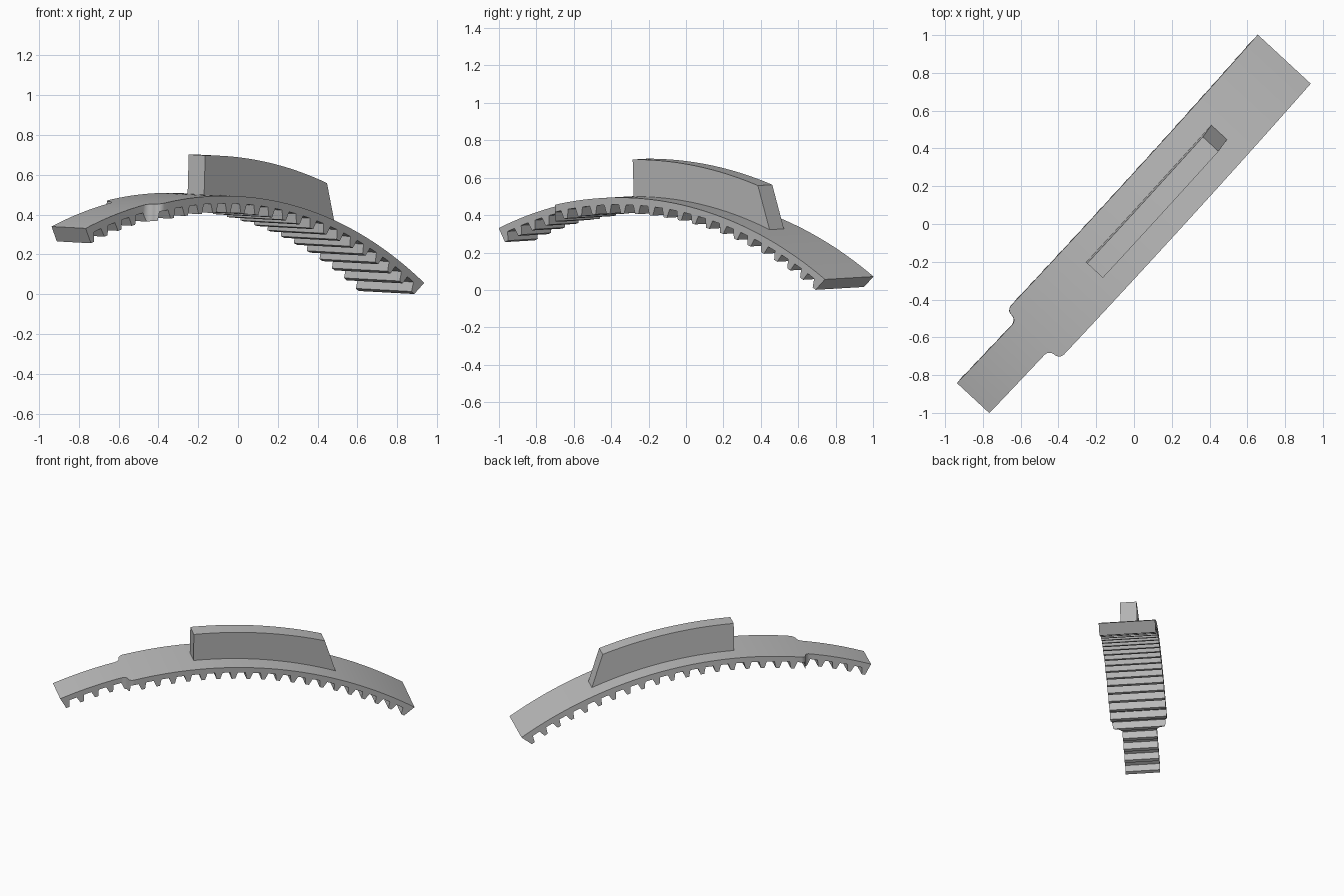
import bpy, bmesh
from math import sin, cos, radians, pi
from mathutils import Matrix, Vector

cube = bpy.data.objects.get("Cube")
if cube:
    bpy.data.objects.remove(cube, do_unlink=True)

# Shared arc centre and radii, in the plane (along, up)
CENTRE_U, CENTRE_W = -0.311, -2.253
R_OUTER, R_ROOT, R_TIP, R_RIB = 2.76, 2.722, 2.675, 2.958
TEETH = 24
START, END = -20.0, 32.72

grey = bpy.data.materials.new("plain_grey")
grey.use_nodes = True
grey.diffuse_color = (0.5, 0.5, 0.5, 1)
grey.node_tree.nodes["Principled BSDF"].inputs["Base Color"].default_value = grey.diffuse_color

# Placement: turned across the diagonal with a slight roll
PLACE = (Matrix.Translation((0, 0, -0.005)) @ Matrix.Rotation(radians(47.2), 4, 'Z')
         @ Matrix.Translation((0.037, 0.012, 0)) @ Matrix.Rotation(0.04, 4, 'X')
         @ Matrix.Translation((-0.037, 0, 0)))


def polar(radius, degrees):
    a = radians(degrees)
    return (CENTRE_U + radius * sin(a), CENTRE_W + radius * cos(a))


def arc(radius, a, b, steps):
    return [polar(radius, a + (b - a) * i / steps) for i in range(steps + 1)]


def extrude(name, points, offset):
    """Make a closed prism from a list of 3D points and an extrusion vector."""
    bm = bmesh.new()
    face = bm.faces.new([bm.verts.new(p) for p in points])
    grown = bmesh.ops.extrude_face_region(bm, geom=[face])
    moved = [g for g in grown["geom"] if isinstance(g, bmesh.types.BMVert)]
    bmesh.ops.translate(bm, verts=moved, vec=offset)
    bmesh.ops.recalc_face_normals(bm, faces=bm.faces[:])
    mesh = bpy.data.meshes.new(name)
    bm.to_mesh(mesh)
    bm.free()
    mesh.materials.append(grey)
    obj = bpy.data.objects.new(name, mesh)
    bpy.context.collection.objects.link(obj)
    return obj


def side_profile(name, points, half):
    return extrude(name, [(u, -half, w) for u, w in points], Vector((0, 2 * half, 0)))


def activate(obj):
    bpy.ops.object.select_all(action='DESELECT')
    obj.select_set(True)
    bpy.context.view_layer.objects.active = obj


# Toothed strip profile: outer arc, then teeth back along the inside
profile = arc(R_OUTER, START, END, 64)
first, last = -19.43, 31.83
root, tip = 0.56, 0.26
for i in reversed(range(TEETH)):
    a = first + (last - first) * i / (TEETH - 1)
    if i < TEETH - 1:
        profile.append(polar(R_ROOT, a + root))
    profile += [polar(R_TIP, a + tip), polar(R_TIP, a - tip)]
    if i > 0:
        profile.append(polar(R_ROOT, a - root))
strip = side_profile("toothed_strip", profile, 0.191)

# Plan outline: wide body with rounded shoulders down to a narrow tab
WIDE, NARROW, R = 0.25, 0.117, 0.037
edge = [(1.5, WIDE), (-0.757, WIDE), (-0.757, 0.191)]
quarter = [i * pi / 16 for i in range(1, 9)]
edge += [(-0.757 - R * sin(t), 0.154 + R * cos(t)) for t in quarter]
edge += [(-0.831 + R * cos(t), 0.154 - R * sin(t)) for t in quarter]
edge.append((-1.5, NARROW))
outline = edge + [(u, -y) for u, y in reversed(edge)]
cutter = extrude("plan_cutter", [(u, y, -1) for u, y in outline], Vector((0, 0, 3)))
cutter.hide_render = True

cut = strip.modifiers.new("shoulders", 'BOOLEAN')
cut.operation, cut.solver, cut.object = 'INTERSECT', 'EXACT', cutter
activate(strip)
bpy.ops.object.modifier_apply(modifier=cut.name)
bpy.data.objects.remove(cutter, do_unlink=True)

# Raised rib: concentric top, upright near end, slanted far end
rib_top = arc(R_RIB, -0.2, 17.65, 28)
rib_base = arc(R_OUTER - 0.015, 20.9, -0.2, 28)
rib = side_profile("raised_rib", rib_top + rib_base, 0.0565)

for obj in (strip, rib):
    obj.data.transform(PLACE)
    activate(obj)
    bpy.ops.object.shade_smooth_by_angle(angle=radians(25))
